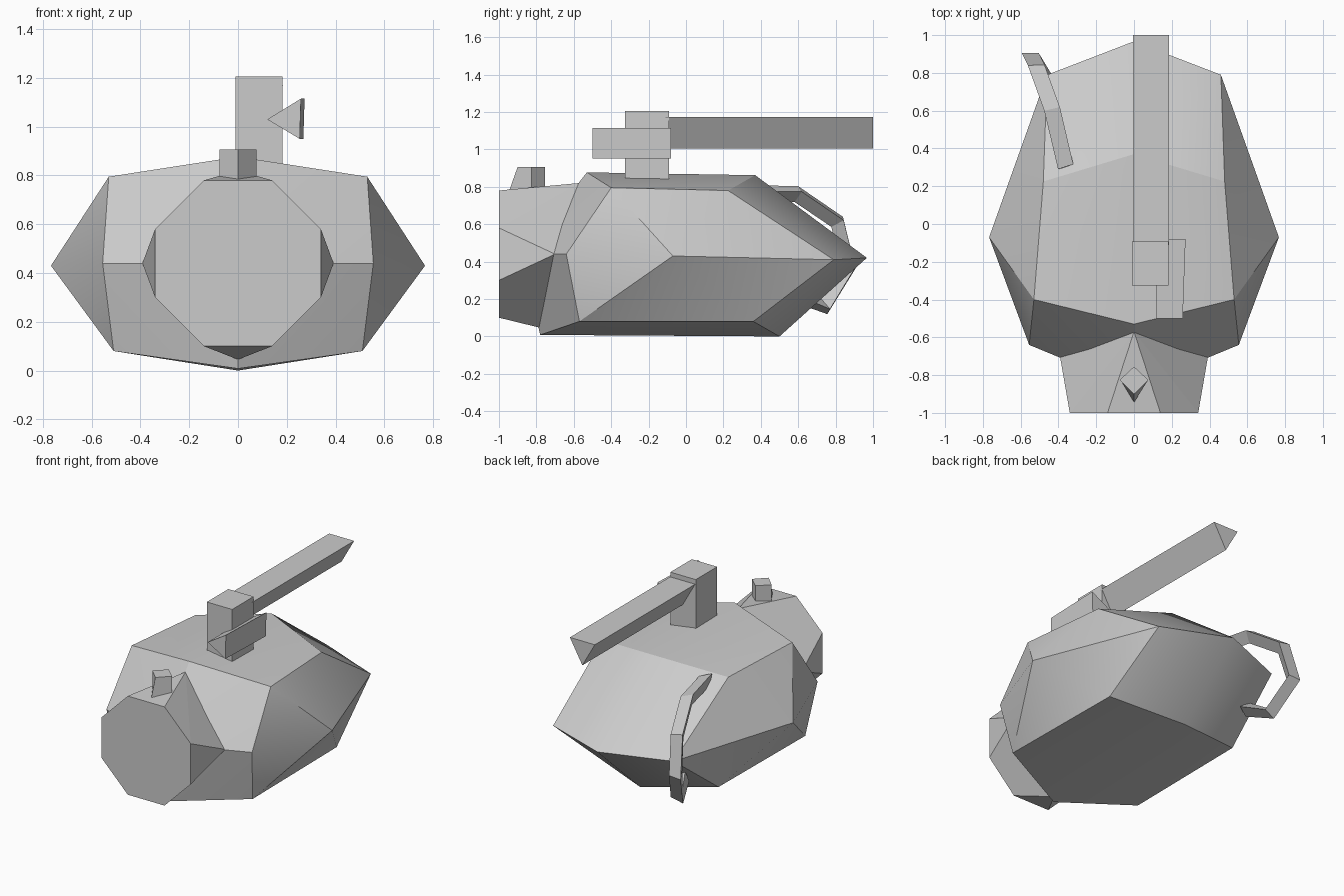
import bpy
import bmesh
import math
from mathutils import Vector

cube = bpy.data.objects.get("Cube")
if cube:
    bpy.data.objects.remove(cube)

grey = bpy.data.materials.new("plain grey")
grey.use_nodes = True
COLOUR = (0.6, 0.6, 0.6, 1)
grey.diffuse_color = COLOUR
grey.node_tree.nodes["Principled BSDF"].inputs["Base Color"].default_value = COLOUR


def finish(name, bm):
    bmesh.ops.recalc_face_normals(bm, faces=bm.faces)
    mesh = bpy.data.meshes.new(name)
    bm.to_mesh(mesh)
    bm.free()
    mesh.materials.append(grey)
    obj = bpy.data.objects.new(name, mesh)
    bpy.context.collection.objects.link(obj)
    return obj


def hull(name, points):
    """Convex solid around the points."""
    bm = bmesh.new()
    for p in points:
        bm.verts.new(p)
    bmesh.ops.convex_hull(bm, input=bm.verts)
    bmesh.ops.dissolve_limit(bm, angle_limit=math.radians(0.5),
                             verts=bm.verts, edges=bm.edges)
    return finish(name, bm)


def loft(name, rings):
    """Closed solid through rings with equal point counts."""
    bm = bmesh.new()
    loops = [[bm.verts.new(p) for p in ring] for ring in rings]
    n = len(loops[0])
    for a, b in zip(loops, loops[1:]):
        for i in range(n):
            j = (i + 1) % n
            bm.faces.new((a[i], a[j], b[j], b[i]))
    bm.faces.new(loops[0])
    bm.faces.new(loops[-1])
    return finish(name, bm)


def mirrored(half):
    return half + [(-x, y, z) for x, y, z in half if x > 0]


# Body: top, middle and bottom rings, right half mirrored
top = [(0, -.53, .877), (.53, -.4, .795), (.48, .225, .78), (0, .37, .862)]
middle = [(0, -.87, .44), (.555, -.64, .44), (.767, -.07, .43),
          (.46, .79, .41), (0, .967, .42)]
bottom = [(0, -.78, .008), (.51, -.57, .08), (.5, .36, .08), (0, .5, 0)]
body = hull("body", mirrored(top + middle + bottom))

# Spout: octagonal mouth running back to a diamond root
mouth = [(.14, -1, .78), (.34, -1, .58), (.34, -1, .3), (.14, -1, .1)]
root = [(0, -.57, .82), (.392, -.7, .44), (0, -.775, .045)]
hull("spout", mirrored(mouth + root))

# Sight: diamond post with a raked front corner
sight_top = [(0, -.9), (.075, -.825), (0, -.755), (-.075, -.825)]
sight_base = [(0, -.945)] + sight_top[1:]
loft("sight", [[(x, y, .78) for x, y in sight_base],
               [(x, y, .907) for x, y in sight_top]])

# Upright block on the top
hull("block", [(x, y, z) for x in (-.01, .183) for y in (-.325, -.092)
               for z in (.84, 1.205)])

# Long three-sided bar behind the block
loft("bar", [[(-.005, y, 1.172), (.185, y, 1.172), (.09, y, 1.005)]
             for y in (-.11, 1)])

# Three-sided wedge beside the block
loft("wedge", [[(.12, y, 1.03), (x, y, 1.115), (x - .005, y, .95)]
               for y, x in ((-.5, .258), (-.08, .273))])

# Handle: triangular section swept along a bent path
path = [Vector(p) for p in ((-.37, .3, .77), (-.44, .6, .765), (-.52, .82, .615),
                            (-.55, .88, .37), (-.47, .75, .155), (-.4, .6, .22))]
side = Vector((.95, .32, 0)).normalized()
rings = []
for i, p in enumerate(path):
    along = path[min(i + 1, len(path) - 1)] - path[max(i - 1, 0)]
    out = side.cross(along).normalized()
    if out.dot(p - Vector((-.4, .5, .45))) < 0:
        out = -out
    rings.append([p + .052 * (out * math.cos(a) - side * math.sin(a))
                  for a in map(math.radians, (40, 160, 280))])
loft("handle", rings)

# Soft shading on the body, edges kept crisp
bpy.ops.object.select_all(action='DESELECT')
body.select_set(True)
bpy.context.view_layer.objects.active = body
bpy.ops.object.shade_smooth_by_angle(angle=math.radians(30))
